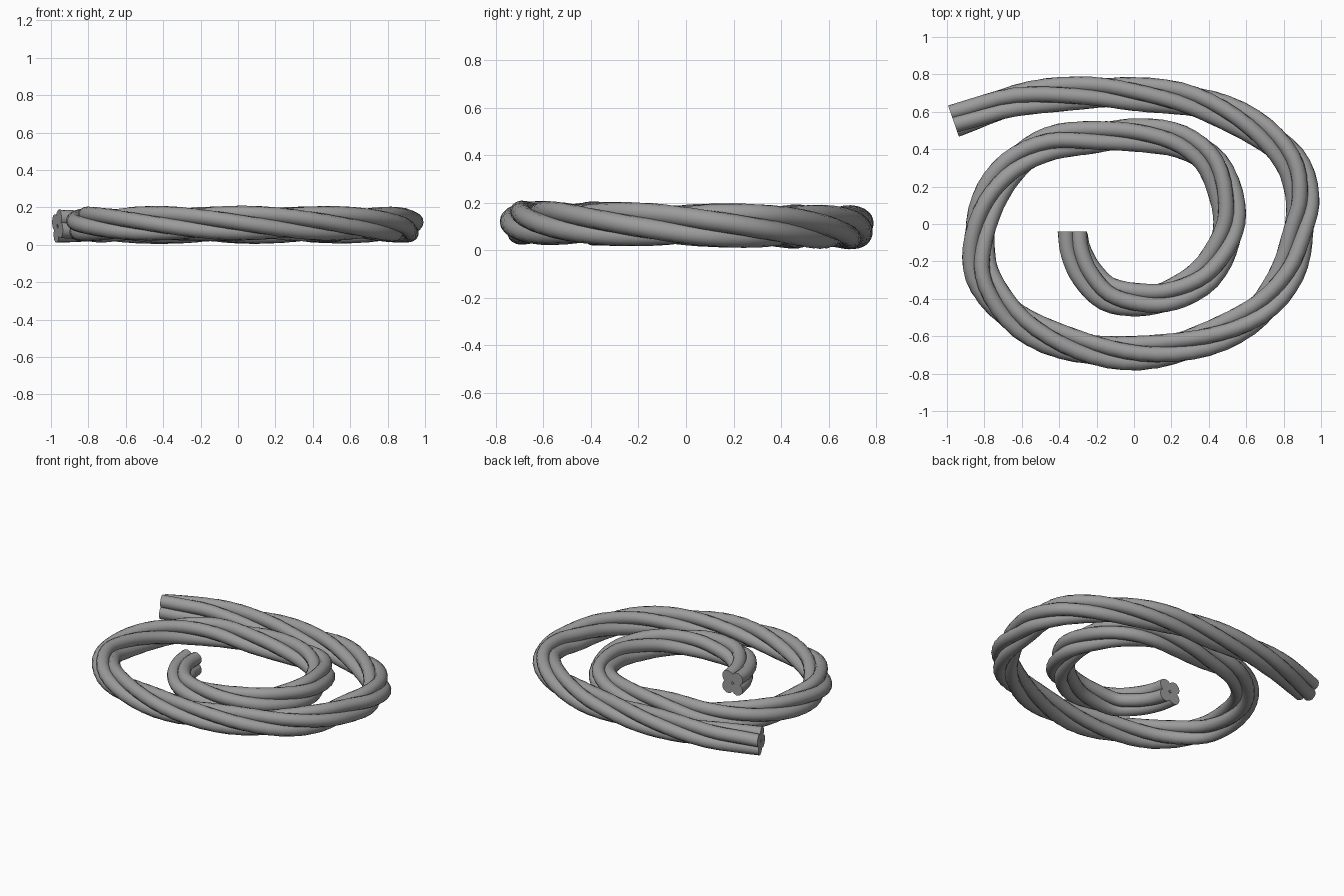
import bpy, bmesh
from math import sin, cos, pi, radians
from mathutils import Vector

cube = bpy.data.objects.get("Cube")
if cube:
    bpy.data.objects.remove(cube, do_unlink=True)

SIDES, STEPS = 14, 4
STRAND_R, LAY_R = 0.043, 0.05

# Rope centreline, from the outer end clockwise to the inner end
PATH = [(-.965, .55), (-.63, .66), (-.3, .70), (0, .695), (.32, .655), (.62, .53),
        (.83, .35), (.90, .15), (.88, -.03), (.82, -.26), (.66, -.47), (.38, -.62),
        (.03, -.69), (-.3, -.655), (-.6, -.53), (-.79, -.32), (-.83, -.12),
        (-.78, .12), (-.65, .31), (-.45, .43), (-.2, .465), (.03, .475), (.25, .44),
        (.42, .32), (.505, .1), (.49, -.08), (.38, -.27), (.2, -.38), (.03, -.405),
        (-.14, -.375), (-.25, -.27), (-.31, -.15), (-.33, -.04)]
# Lay of the strands: (distance along the rope, angle in degrees)
TWIST = [(0, 25), (.3, 48), (.83, 135), (3.71, 675), (5.63, 1035), (7.45, 1365), (7.8, 1395)]


def centreline():
    """Smooth curve through the path points."""
    p = [Vector(q) for q in PATH]
    p = [2 * p[0] - p[1]] + p + [2 * p[-1] - p[-2]]
    out = []
    for a, b, c, d in zip(p, p[1:], p[2:], p[3:]):
        for k in range(STEPS):
            t = k / STEPS
            out.append(0.5 * (2 * b + (c - a) * t + (2 * a - 5 * b + 4 * c - d) * t * t
                              + (3 * b - a - 3 * c + d) * t ** 3))
    return out + [p[-2]]


def twist(s):
    for (s0, a0), (s1, a1) in zip(TWIST, TWIST[1:]):
        if s <= s1:
            return radians(a0 + (a1 - a0) * (s - s0) / (s1 - s0))
    return radians(TWIST[-1][1])


def frames():
    """Centre, outward axis and lay angle for every station."""
    line = centreline()
    lengths = [0]
    for a, b in zip(line, line[1:]):
        lengths.append(lengths[-1] + (b - a).length)
    fit = TWIST[-1][0] / lengths[-1]
    last = len(line) - 1
    out = []
    for i, q in enumerate(line):
        t = (line[min(i + 1, last)] - line[max(i - 1, 0)]).normalized()
        if i == last:
            t = Vector((0, 1))
        centre = Vector((q.x, q.y, 0.107 - 0.014 * q.y))
        out.append((centre, Vector((-t.y, t.x, 0)), twist(lengths[i] * fit)))
    return out


def strand(name, offset, stations, mat):
    """One round strand wound around the centreline."""
    bm = bmesh.new()
    up = Vector((0, 0, 1))
    rings = []
    for centre, side, angle in stations:
        a = angle + offset
        mid = centre + LAY_R * (cos(a) * side + sin(a) * up)
        rings.append([bm.verts.new(mid + STRAND_R * (cos(a + w) * side + sin(a + w) * up))
                      for w in (2 * pi * k / SIDES for k in range(SIDES))])
    for r0, r1 in zip(rings, rings[1:]):
        for k in range(SIDES):
            n = (k + 1) % SIDES
            bm.faces.new((r0[k], r0[n], r1[n], r1[k]))
    bm.faces.new(rings[0])
    bm.faces.new(rings[-1])
    bmesh.ops.recalc_face_normals(bm, faces=bm.faces)
    mesh = bpy.data.meshes.new(name)
    bm.to_mesh(mesh)
    bm.free()
    mesh.materials.append(mat)
    obj = bpy.data.objects.new(name, mesh)
    bpy.context.collection.objects.link(obj)
    bpy.ops.object.select_all(action='DESELECT')
    obj.select_set(True)
    bpy.context.view_layer.objects.active = obj
    bpy.ops.object.shade_smooth_by_angle(angle=radians(50))


grey = bpy.data.materials.new("rope_grey")
grey.use_nodes = True
grey.diffuse_color = (0.33, 0.33, 0.33, 1)
grey.node_tree.nodes["Principled BSDF"].inputs["Base Color"].default_value = grey.diffuse_color

stations = frames()
for i in range(4):
    strand(f"rope_strand_{i + 1}", i * pi / 2, stations, grey)
